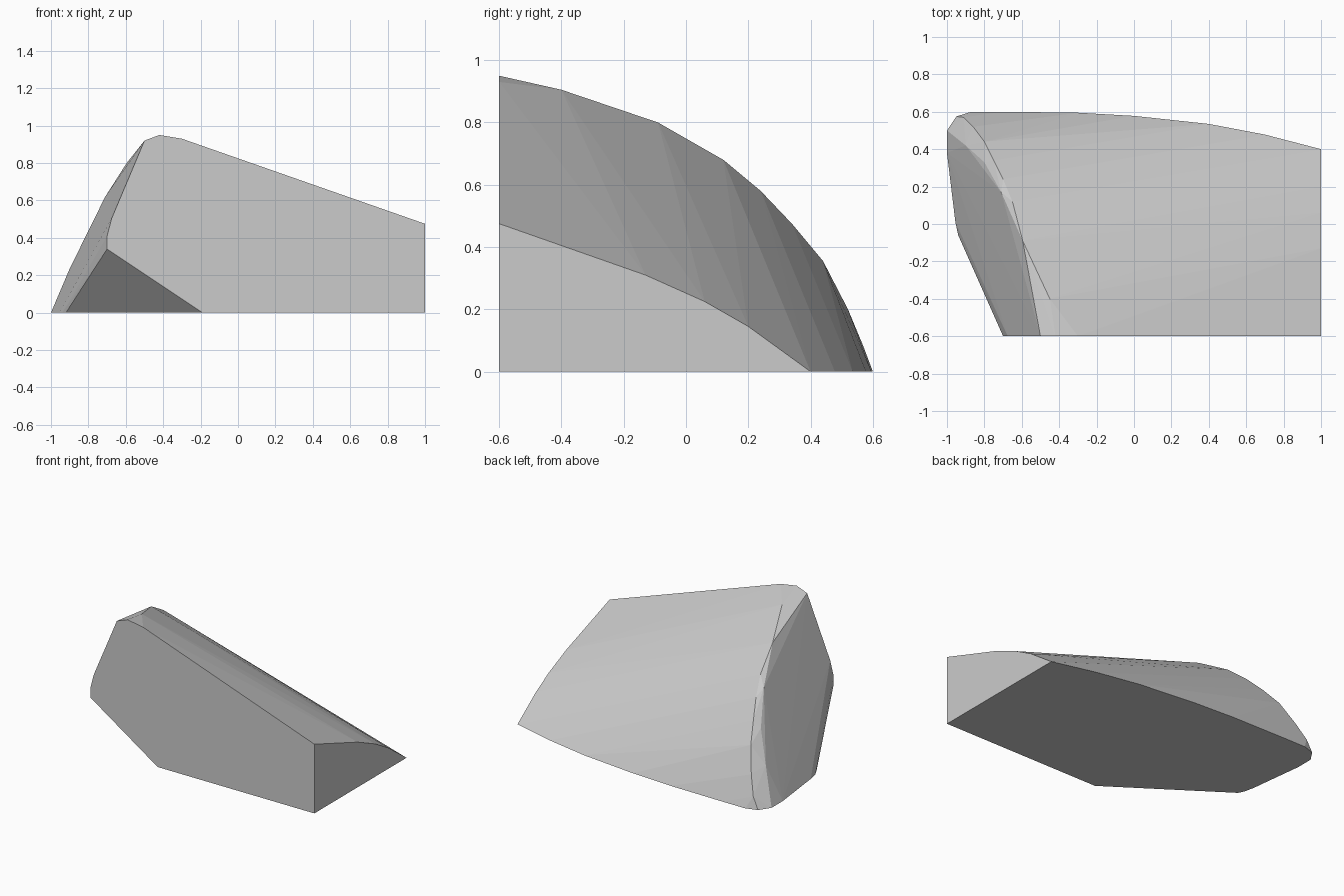
import bpy, bmesh
from math import radians

cube = bpy.data.objects.get("Cube")
if cube:
    bpy.data.objects.remove(cube, do_unlink=True)

grey = bpy.data.materials.new("plain grey")
grey.use_nodes = True
colour = (0.6, 0.6, 0.6, 1)
grey.diffuse_color = colour
grey.node_tree.nodes["Principled BSDF"].inputs["Base Color"].default_value = colour

FRONT, END = -0.6, 1.0

# flat front face, as x and z
front_profile = [(END, 0), (END, 0.475), (-0.3, 0.93), (-0.42, 0.95), (-0.5, 0.92),
                 (-0.675, 0.505), (-0.7, 0.41), (-0.7, 0.34), (-0.19, 0)]

# flat side end, as y and z
end_profile = [(-0.13, 0.31), (0.06, 0.225), (0.2, 0.145), (0.31, 0.065), (0.4, 0)]

# flat underside, as x and y
base_outline = [(-0.92, -0.1), (-0.94, -0.06), (-0.955, 0.01), (-1, 0.38), (-1, 0.5),
                (-0.95, 0.575), (-0.87, 0.6), (-0.7, 0.6), (-0.3, 0.595), (0, 0.578),
                (0.4, 0.535), (0.7, 0.478)]

# curved ridge, and the crease on its outer side
ridge = [(-0.45, -0.4, 0.905), (-0.595, -0.09, 0.8), (-0.65, 0.12, 0.68), (-0.7, 0.24, 0.58),
         (-0.75, 0.34, 0.475), (-0.8, 0.44, 0.355), (-0.86, 0.52, 0.2), (-0.91, 0.57, 0.08)]
crease = [(-0.71, 0.17, 0.62), (-0.8, 0.33, 0.43), (-0.9, 0.42, 0.235)]

points = [(x, FRONT, z) for x, z in front_profile]
points += [(END, y, z) for y, z in end_profile]
points += [(x, y, 0) for x, y in base_outline]
points += ridge + crease

# skin the profiles into one closed convex block
bm = bmesh.new()
for p in points:
    bm.verts.new(p)
hull = bmesh.ops.convex_hull(bm, input=bm.verts[:])
loose = [v for v in bm.verts if not v.link_faces]
bmesh.ops.delete(bm, geom=loose, context='VERTS')
bmesh.ops.dissolve_limit(bm, angle_limit=radians(0.5), verts=bm.verts[:], edges=bm.edges[:])
bmesh.ops.recalc_face_normals(bm, faces=bm.faces[:])

mesh = bpy.data.meshes.new("curved_block")
bm.to_mesh(mesh)
bm.free()
mesh.materials.append(grey)
block = bpy.data.objects.new("curved_block", mesh)
bpy.context.collection.objects.link(block)
